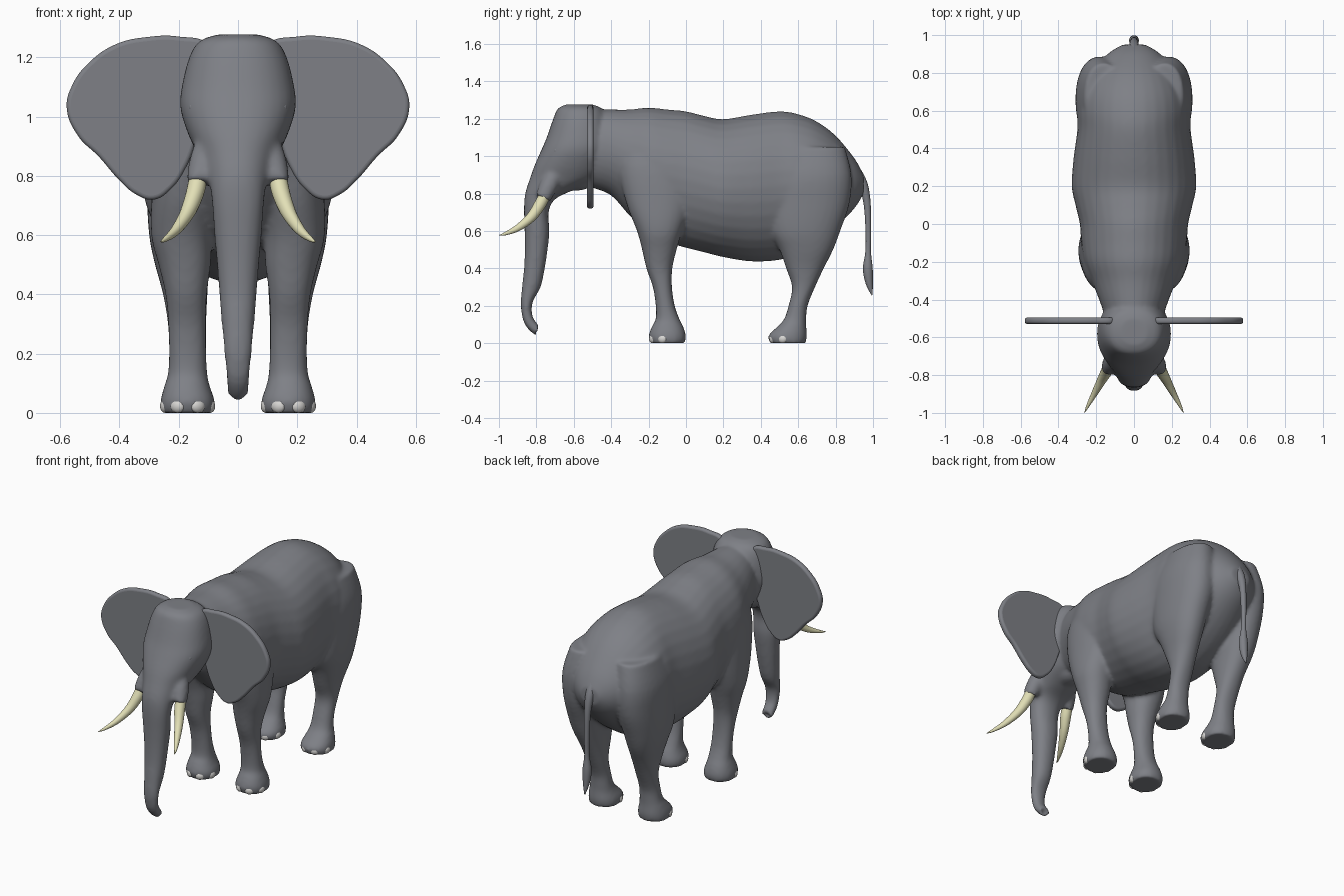
import bpy, bmesh, math
from mathutils import Vector, Matrix

if "Cube" in bpy.data.objects:
    bpy.data.objects.remove(bpy.data.objects["Cube"])


def material(name, rgb):
    m = bpy.data.materials.new(name)
    m.diffuse_color = (*rgb, 1)
    m.use_nodes = True
    m.node_tree.nodes["Principled BSDF"].inputs["Base Color"].default_value = m.diffuse_color
    return m


SKIN = material("grey skin", (0.21, 0.217, 0.24))
IVORY = material("ivory", (0.76, 0.74, 0.47))
NAIL = material("pale nail", (0.68, 0.67, 0.65))


def smooth_stations(st, sub):
    """Catmull-Rom interpolation through tuples of numbers."""
    out = []
    for i in range(len(st) - 1):
        p0, p1, p2, p3 = st[max(i - 1, 0)], st[i], st[i + 1], st[min(i + 2, len(st) - 1)]
        for k in range(sub):
            t = k / sub
            out.append(tuple(
                0.5 * (2 * b + (c - a) * t + (2 * a - 5 * b + 4 * c - d) * t * t
                       + (3 * b - a - 3 * c + d) * t ** 3)
                for a, b, c, d in zip(p0, p1, p2, p3)))
    return out + [st[-1]]


def loft(bm, stations, p=2.0, n=32, sub=4):
    """Skin rings; each is (y, z) of one edge, (y, z) of the opposite edge, half width, centre x."""
    rings = []
    for ay, az, by, bz, w, cx in smooth_stations(stations, sub):
        ring = []
        for k in range(n):
            t = 2 * math.pi * k / n
            c = math.copysign(abs(math.cos(t)) ** (2 / p), math.cos(t))
            s = math.copysign(abs(math.sin(t)) ** (2 / p), math.sin(t))
            ring.append(bm.verts.new((cx + w * s, (ay + by) / 2 + c * (ay - by) / 2,
                                      (az + bz) / 2 + c * (az - bz) / 2)))
        rings.append(ring)
    for r, q in zip(rings, rings[1:]):
        for k in range(n):
            bm.faces.new((r[k], r[(k + 1) % n], q[(k + 1) % n], q[k]))
    bm.faces.new(rings[0])
    bm.faces.new(rings[-1][::-1])


def tube(bm, pts, n=20, flat=1.0):
    """Tapered round tube through (x, y, z, radius) points."""
    st = []
    for i, (x, y, z, r) in enumerate(pts):
        a, b = pts[max(i - 1, 0)], pts[min(i + 1, len(pts) - 1)]
        t = Vector((b[1] - a[1], b[2] - a[2])).normalized()
        st.append((y - t.y * r, z + t.x * r, y + t.y * r, z - t.x * r, r * flat, x))
    loft(bm, st, n=n, sub=6)


def ball(bm, centre, size):
    bmesh.ops.create_uvsphere(bm, u_segments=20, v_segments=12, radius=1,
                              matrix=Matrix.Translation(centre) @ Matrix.Diagonal((*size, 1)))


def finish(bm, name, mat):
    bmesh.ops.recalc_face_normals(bm, faces=bm.faces)
    me = bpy.data.meshes.new(name)
    bm.to_mesh(me)
    bm.free()
    me.materials.append(mat)
    ob = bpy.data.objects.new(name, me)
    bpy.context.collection.objects.link(ob)
    select(ob)
    bpy.ops.object.shade_smooth_by_angle(angle=math.radians(50))
    return ob


def select(ob):
    bpy.ops.object.select_all(action='DESELECT')
    ob.select_set(True)
    bpy.context.view_layer.objects.active = ob


# --- body, head, trunk and legs, fused into one skin
bm = bmesh.new()

# torso: y, top, bottom, half width
torso = [(-.5, 1.25, .83, .15), (-.4, 1.25, .79, .185), (-.3, 1.25, .68, .225),
         (-.2, 1.26, .59, .265), (-.1, 1.25, .54, .28), (0, 1.24, .51, .287),
         (.1, 1.215, .485, .31), (.2, 1.198, .46, .33), (.35, 1.222, .437, .32),
         (.5, 1.24, .445, .3), (.6, 1.225, .48, .3), (.7, 1.185, .54, .28),
         (.8, 1.11, .62, .225), (.9, .99, .72, .14), (.95, .9, .8, .06)]
loft(bm, [(y, t, y, b, w, 0) for y, t, b, w in torso])

# head and upper trunk: z, front, back, half width
head = [(1.277, -.64, -.5, .07), (1.255, -.685, -.45, .13), (1.2, -.71, -.42, .165),
        (1.1, -.745, -.4, .19), (1.03, -.775, -.4, .195), (.95, -.81, -.42, .172),
        (.88, -.835, -.47, .14), (.82, -.855, -.6, .112), (.77, -.864, -.7, .095),
        (.7, -.866, -.735, .087), (.6, -.863, -.73, .08), (.5, -.862, -.74, .071),
        (.4, -.866, -.755, .063), (.3, -.877, -.777, .055)]
# trunk tip curls back, last ring sits inside as the hollow end
tip = [(-.883, .2, -.82, .22, .047, 0), (-.87, .12, -.822, .15, .041, 0),
       (-.84, .07, -.803, .115, .037, 0), (-.797, .038, -.785, .092, .034, 0),
       (-.8, .05, -.79, .085, .022, 0), (-.82, .07, -.812, .09, .014, 0)]
loft(bm, [(f, z, b, z, w, 0) for z, f, b, w in head] + tip, p=2.2)

# lower jaw
ball(bm, (0, -.59, .87), (.085, .1, .055))

# legs: z, front, back, centre x, half width
front = [(0, -.19, -.005, .17, .09), (.04, -.2, 0, .17, .092), (.09, -.182, -.015, .172, .077),
         (.13, -.162, -.035, .17, .067), (.2, -.162, -.06, .17, .063),
         (.3, -.177, -.075, .172, .064), (.4, -.212, -.073, .175, .07),
         (.5, -.235, -.05, .18, .088), (.6, -.262, -.02, .19, .103),
         (.75, -.32, .03, .18, .11), (.95, -.36, .05, .15, .12), (1.1, -.3, .02, .13, .09)]
rear = [(0, .45, .64, .17, .09), (.04, .44, .647, .17, .092), (.09, .49, .643, .172, .077),
        (.13, .525, .643, .17, .067), (.2, .548, .65, .17, .063),
        (.3, .567, .69, .172, .065), (.4, .535, .737, .178, .075),
        (.5, .5, .787, .188, .092), (.6, .45, .825, .19, .11),
        (.75, .43, .875, .183, .125), (.9, .44, .885, .18, .125), (1.05, .5, .85, .16, .1)]
for s in (-1, 1):
    for leg in (front, rear):
        loft(bm, [(f, z, b, z, w, s * x) for z, f, b, x, w in leg], p=2.2)
    # tusk sockets
    tube(bm, [(s * .1, -.69, .93, .04), (s * .115, -.73, .85, .05), (s * .133, -.765, .775, .042)])

skin = finish(bm, "body", SKIN)
rm = skin.modifiers.new("fuse", 'REMESH')
rm.mode = 'VOXEL'
rm.voxel_size = 0.011
rm.use_smooth_shade = True
sm = skin.modifiers.new("soften", 'SMOOTH')
sm.factor = 0.5
sm.iterations = 9
bpy.ops.object.convert(target='MESH')

# --- ears: rounded plates from a closed outline (x, z)
outline = [(.1, 1.24), (.2, 1.27), (.31, 1.268), (.41, 1.245), (.5, 1.185), (.56, 1.105),
           (.578, 1.03), (.54, .935), (.47, .865), (.4, .785), (.345, .738), (.285, .72),
           (.225, .757), (.175, .83), (.14, .92), (.1, 1.05)]
for s, side in ((-1, "left"), (1, "right")):
    cu = bpy.data.curves.new(side + "_ear", 'CURVE')
    cu.dimensions = '2D'
    cu.fill_mode = 'BOTH'
    cu.extrude, cu.bevel_depth, cu.offset, cu.bevel_resolution = .003, .014, -.014, 4
    sp = cu.splines.new('BEZIER')
    sp.bezier_points.add(len(outline) - 1)
    for bp, (x, z) in zip(sp.bezier_points, outline):
        bp.co = (s * x, z, 0)
        bp.handle_left_type = bp.handle_right_type = 'AUTO'
    sp.use_cyclic_u = True
    cu.materials.append(SKIN)
    ear = bpy.data.objects.new(side + "_ear", cu)
    bpy.context.collection.objects.link(ear)
    ear.location.y = -.512
    ear.rotation_euler.x = math.pi / 2
    select(ear)
    bpy.ops.object.convert(target='MESH')
    bpy.ops.object.shade_smooth_by_angle(angle=math.radians(50))

    # --- tusk
    bm = bmesh.new()
    tube(bm, [(s * .135, -.755, .79, .031), (s * .147, -.785, .735, .031), (s * .172, -.83, .672, .026),
              (s * .21, -.9, .616, .018), (s * .245, -.965, .586, .009), (s * .262, -1, .577, .001)])
    finish(bm, side + "_tusk", IVORY)

    # --- eye with a lid ring of small balls
    bm = bmesh.new()
    c = Vector((s * .152, -.69, 1.03))
    ball(bm, c, (.014, .016, .016))
    for k in range(16):
        a = 2 * math.pi * k / 16
        ball(bm, c + Vector((s * .021 * math.cos(a) * .6, .021 * math.cos(a), .019 * math.sin(a))),
             (.007, .007, .007))
    finish(bm, side + "_eye", SKIN)

# --- toenails around the front of every foot
bm = bmesh.new()
for s in (-1, 1):
    for cy in (-.1, .543):
        for deg in (-72, -25, 25, 72):
            a = math.radians(deg)
            m = (Matrix.Translation((s * .17 + .08 * math.sin(a), cy - .088 * math.cos(a), .023))
                 @ Matrix.Rotation(a, 4, 'Z') @ Matrix.Diagonal((.026, .016, .023, 1)))
            bmesh.ops.create_uvsphere(bm, u_segments=16, v_segments=10, radius=1, matrix=m)
finish(bm, "toenails", NAIL)

# --- tail with tuft
bm = bmesh.new()
tube(bm, [(0, .9, .93, .03), (0, .945, .85, .026), (0, .968, .75, .019), (0, .975, .6, .015),
          (0, .974, .49, .015), (0, .972, .4, .026), (0, .98, .32, .019), (0, .995, .257, .003)])
finish(bm, "tail", SKIN)
